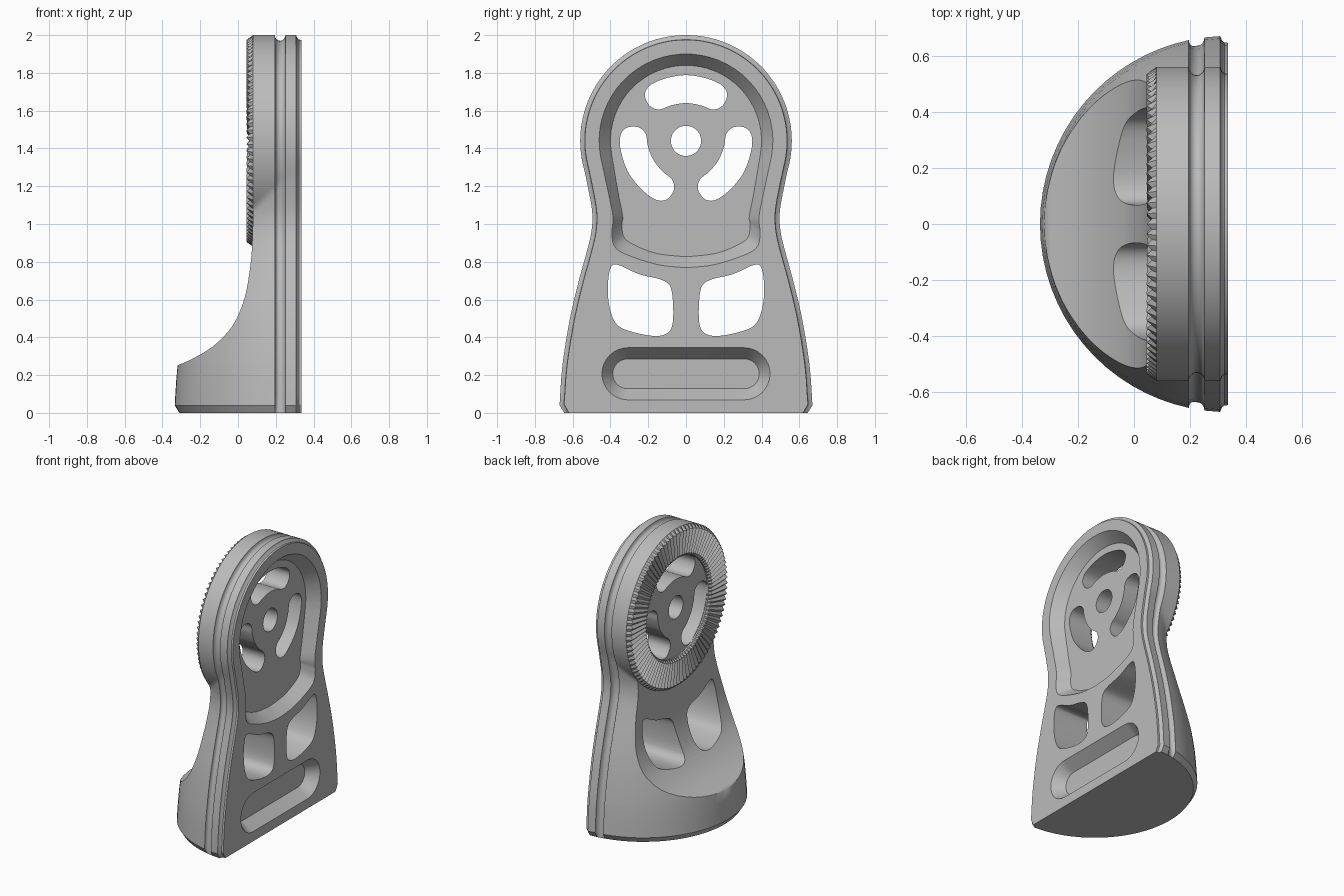
import bpy, bmesh, math
from mathutils import Vector

cube = bpy.data.objects.get("Cube")
if cube:
    bpy.data.objects.remove(cube)

grey = bpy.data.materials.new("plain grey")
grey.use_nodes = True
grey.diffuse_color = (0.5, 0.5, 0.5, 1)
grey.node_tree.nodes["Principled BSDF"].inputs["Base Color"].default_value = (0.5, 0.5, 0.5, 1)

BACK, HUB_Z, HUB_R = 0.335, 1.44, 0.56


def spline(pts, steps=6, closed=False):
    """Smooth curve through 2D points."""
    p = [Vector(q) for q in pts]
    n = len(p)
    get = (lambda i: p[i % n]) if closed else (lambda i: p[max(0, min(n - 1, i))])
    out = []
    for i in range(n if closed else n - 1):
        a, b, c, d = (get(i + k) for k in (-1, 0, 1, 2))
        for s in range(steps):
            t = s / steps
            out.append(b + (c - a) * t / 2 + (2 * a - 5 * b + 4 * c - d) * t * t / 2
                       + (3 * b - a - 3 * c + d) * t ** 3 / 2)
    return out if closed else out + [p[-1]]


def lookup(curve, z):
    for a, b in zip(curve, curve[1:]):
        if z <= b[0]:
            return a[1] + (b[1] - a[1]) * (z - a[0]) / (b[0] - a[0])
    return curve[-1][1]


def finish(bm, name):
    bmesh.ops.remove_doubles(bm, verts=bm.verts, dist=0.0002)
    bmesh.ops.recalc_face_normals(bm, faces=bm.faces)
    me = bpy.data.meshes.new(name)
    bm.to_mesh(me)
    bm.free()
    me.materials.append(grey)
    ob = bpy.data.objects.new(name, me)
    bpy.context.collection.objects.link(ob)
    return ob


def loft(name, *sections):
    """Capped solid through (x, outline in y z) sections."""
    bm = bmesh.new()
    rows = [[bm.verts.new((x, q[0], q[1])) for q in o] for x, o in sections]
    n = len(rows[0])
    for a, b in zip(rows, rows[1:]):
        for i in range(n):
            k = (i + 1) % n
            bm.faces.new((a[i], a[k], b[k], b[i]))
    bm.faces.new(rows[0])
    bm.faces.new(rows[-1])
    return finish(bm, name)


# Half width and front surface by height
width = [(0, 0.645)] + spline([(0.04, 0.67), (0.25, 0.655), (0.5, 0.615), (0.7, 0.568), (0.85, 0.527),
                               (0.95, 0.503), (1.03, 0.496), (1.1, 0.502), (1.2, 0.521), (1.3, 0.542)])
front = spline([(0.25, -0.33), (0.268, -0.28), (0.32, -0.18), (0.38, -0.1), (0.46, -0.03), (0.55, 0.015),
                (0.65, 0.045), (0.8, 0.068), (0.9, 0.075), (1.05, 0.08)])

rows = [(lookup(width, z), z) for z in
        [0, 0.04, 0.1, 0.18] + [0.25 + 0.006 * i for i in range(6)] + [0.29 + 1.01 * i / 48 for i in range(48)]]
start = math.asin((1.3 - HUB_Z) / HUB_R)
for i in range(49):
    a = start + (math.pi / 2 - start) * i / 48
    rows.append((HUB_R * math.cos(a), HUB_Z + HUB_R * math.sin(a)))

# Layers from the back: edge rebate, then a round groove
layers = [(BACK, 0.025), (0.322, 0.024), (0.314, 0.017), (0.307, 0)]
layers += [(0.223 + 0.028 * math.cos(math.pi * k / 8), 0.03 * math.sin(math.pi * k / 8)) for k in range(9)]

# Body: half-round foot rising into a round hub plate
bm = bmesh.new()
grid = {1: [], -1: []}
for i, (w, z) in enumerate(rows):
    last = len(rows) - 1
    if i == 0:
        normal = Vector((1, 0))
    elif i == last:
        normal = Vector((0, 1))
    else:
        t = Vector(rows[i + 1]) - Vector(rows[i - 1])
        normal = Vector((t.y, -t.x)).normalized()
    depth = w if z <= 0.25 else BACK - lookup(front, z)
    if z < 1:
        depth = min(depth, w)
    line = [(x, 0 if i == 0 and x < 0.3 else o) for x, o in layers]
    d0 = BACK - layers[-1][0]
    line += [(BACK - d0 - (depth - d0) * math.sin(math.pi / 2 * k / 16), 0) for k in range(1, 17)]
    for s in grid:
        row = []
        for x, o in line:
            round_y = math.sqrt(max(0, w * w - (BACK - x) ** 2))
            hub_y = math.sqrt(max(0, HUB_R ** 2 - (z - HUB_Z) ** 2))
            y = max(0, max(round_y, min(hub_y, w)) - o * normal.x)
            row.append(bm.verts.new((x, s * y, z - o * normal.y)))
        grid[s].append(row)
L, R = grid[1], grid[-1]
cols = len(L[0])
for i in range(len(rows) - 1):
    for g in (L, R):
        for j in range(cols - 1):
            bm.faces.new((g[i][j], g[i + 1][j], g[i + 1][j + 1], g[i][j + 1]))
    for j in (0, cols - 1):
        bm.faces.new((L[i][j], L[i + 1][j], R[i + 1][j], R[i][j]))
for j in range(cols - 1):
    bm.faces.new((L[0][j], L[0][j + 1], R[0][j + 1], R[0][j]))
body = finish(bm, "body")


def mirrored(half):
    return half + [(-y, z) for y, z in reversed(half)]


def hub_pocket(r, side, corner, low):
    arc = [(r * math.sin(math.radians(a)), HUB_Z + r * math.cos(math.radians(a))) for a in range(4, 101, 6)]
    lower = spline([arc[-1], (side + 0.025, 1.17), (side, 1.04), (side + 0.005, corner + 0.07),
                    (side - 0.01, corner), (side - 0.08, corner - 0.045), (0.15, low + 0.015), (0.02, low)])
    return mirrored(arc + [tuple(q) for q in lower[1:]])


def slot(half_len, r):
    c = half_len - r
    arc = [math.radians(-90 + 180 * k / 16) for k in range(17)]
    return mirrored([(c + r * math.cos(a), 0.207 + r * math.sin(a)) for a in arc])


def circle(r, n=48):
    return [(r * math.cos(math.tau * k / n), HUB_Z + r * math.sin(math.tau * k / n)) for k in range(n)]


def hub_window(turn):
    half = [(18, 0.348), (33, 0.35), (42, 0.325), (46, 0.265), (40, 0.217), (23, 0.204)]
    polar = [(0, 0.348)] + half + [(0, 0.2)] + [(-a, r) for a, r in reversed(half)]
    return spline([(r * math.sin(math.radians(a + turn)), HUB_Z + r * math.cos(math.radians(a + turn)))
                   for a, r in polar], 5, True)


foot_window = spline([(0.07, 0.6), (0.07, 0.48), (0.095, 0.425), (0.16, 0.407), (0.27, 0.425), (0.36, 0.462),
                      (0.4, 0.54), (0.414, 0.65), (0.402, 0.76), (0.365, 0.785), (0.25, 0.735),
                      (0.14, 0.708), (0.087, 0.675)], 5, True)

# Cutters for pockets and through openings
OUT, FLOOR = BACK + 0.02, BACK - 0.08
cutters = [
    loft("hub_pocket_cut", (OUT, hub_pocket(0.46, 0.387, 0.88, 0.77)), (BACK, hub_pocket(0.46, 0.387, 0.88, 0.77)),
         (FLOOR, hub_pocket(0.4, 0.335, 0.925, 0.828))),
    loft("slot_cut", (OUT, slot(0.445, 0.138)), (BACK, slot(0.445, 0.138)), (FLOOR, slot(0.388, 0.079))),
    loft("bolt_hole_cut", (OUT, circle(0.08)), (-0.5, circle(0.08))),
]
for turn in (0, 120, 240):
    o = hub_window(turn)
    cutters.append(loft("hub_window_cut", (OUT, o), (-0.5, o)))
for s in (1, -1):
    o = [(s * y, z) for y, z in foot_window]
    cutters.append(loft("foot_window_cut", (OUT, o), (-0.5, o)))
for c in cutters:
    c.hide_render = True
    mod = body.modifiers.new("cut", 'BOOLEAN')
    mod.operation, mod.solver, mod.object = 'DIFFERENCE', 'EXACT', c
    bpy.context.view_layer.objects.active = body
    bpy.ops.object.modifier_apply(modifier=mod.name)
    bpy.data.objects.remove(c)

# Toothed ring on the hub face
TEETH = 90
bm = bmesh.new()
loops = []
for r, peak, valley in ((0.56, 0.08, 0.08), (0.535, 0.045, 0.064), (0.37, 0.048, 0.061),
                        (0.352, 0.07, 0.07), (0.352, 0.09, 0.09), (0.556, 0.09, 0.09)):
    loops.append([])
    for k in range(TEETH * 2):
        a = math.tau * k / (TEETH * 2)
        loops[-1].append(bm.verts.new((valley if k % 2 else peak, r * math.sin(a), HUB_Z + r * math.cos(a))))
for a, b in zip(loops, loops[1:] + loops[:1]):
    for k in range(TEETH * 2):
        n = (k + 1) % (TEETH * 2)
        bm.faces.new((a[k], a[n], b[n], b[k]))
ring = finish(bm, "toothed_ring")

bpy.ops.object.select_all(action='DESELECT')
for ob, angle in ((body, 30), (ring, 12)):
    ob.select_set(True)
    bpy.context.view_layer.objects.active = ob
    bpy.ops.object.shade_smooth_by_angle(angle=math.radians(angle))
    ob.select_set(False)
